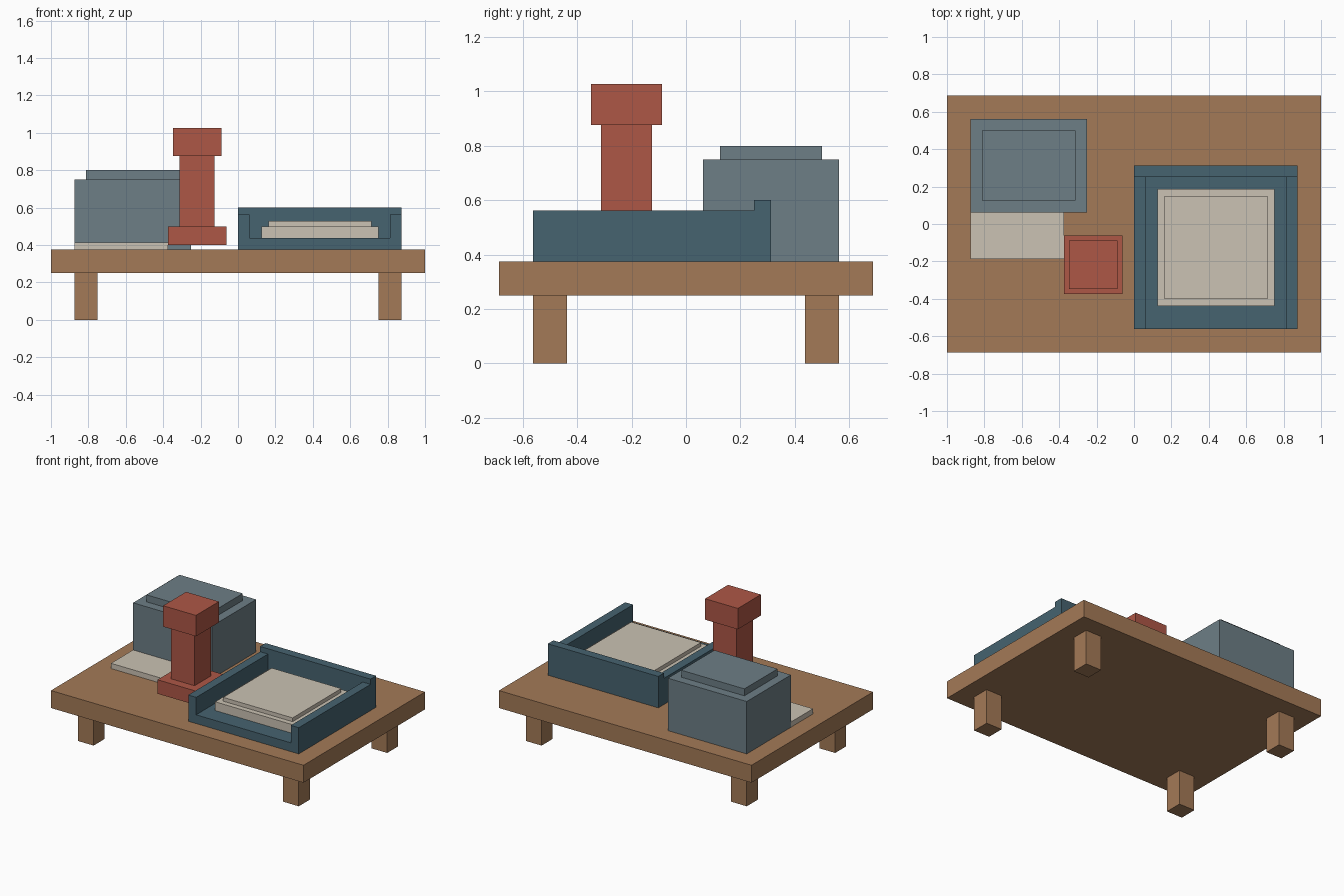
import bpy
import bmesh

cube = bpy.data.objects.get("Cube")
if cube:
    bpy.data.objects.remove(cube, do_unlink=True)


def material(name, rgb):
    """Flat material from 0-255 sRGB values."""
    lin = [((c / 255 + 0.055) / 1.055) ** 2.4 for c in rgb] + [1.0]
    mat = bpy.data.materials.new(name)
    mat.use_nodes = True
    mat.diffuse_color = lin
    bsdf = next(n for n in mat.node_tree.nodes if n.type == 'BSDF_PRINCIPLED')
    bsdf.inputs["Base Color"].default_value = lin
    bsdf.inputs["Roughness"].default_value = 0.8
    return mat


wood = material("wood brown", (164, 122, 87))
teal = material("dark teal", (70, 99, 112))
grey = material("slate grey", (109, 126, 134))
cream = material("cream", (203, 194, 179))
red = material("brick red", (174, 87, 70))


def prism(name, mat, profile, y0, y1):
    """Extrude an (x, z) outline along y."""
    bm = bmesh.new()
    face = bm.faces.new([bm.verts.new((x, y0, z)) for x, z in profile])
    ext = bmesh.ops.extrude_face_region(bm, geom=[face])["geom"]
    verts = [g for g in ext if isinstance(g, bmesh.types.BMVert)]
    bmesh.ops.translate(bm, verts=verts, vec=(0, y1 - y0, 0))
    bmesh.ops.recalc_face_normals(bm, faces=bm.faces)
    mesh = bpy.data.meshes.new(name)
    bm.to_mesh(mesh)
    bm.free()
    mesh.materials.append(mat)
    obj = bpy.data.objects.new(name, mesh)
    bpy.context.collection.objects.link(obj)
    return obj


def box(name, mat, xs, ys, zs):
    (x0, x1), (z0, z1) = xs, zs
    return prism(name, mat, [(x0, z0), (x1, z0), (x1, z1), (x0, z1)], *ys)


def square(name, mat, cx, cy, half, zs):
    return box(name, mat, (cx - half, cx + half), (cy - half, cy + half), zs)


# Table: slab and four square legs
box("table_top", wood, (-1, 1), (-0.6875, 0.6875), (0.25, 0.375))
for sx, side in ((-1, "right"), (1, "left")):
    for sy, end in ((-1, "front"), (1, "back")):
        square(f"leg_{end}_{side}", wood, sx * 0.8125, sy * 0.5, 0.0625, (0, 0.25))

# Storage box with raised lid, and the low slab in front of it
box("storage_box", grey, (-0.875, -0.25), (0.0625, 0.5625), (0.375, 0.75))
box("storage_lid", grey, (-0.8125, -0.3125), (0.125, 0.5), (0.75, 0.80))
box("paper_slab", cream, (-0.875, -0.375), (-0.1875, 0.0625), (0.375, 0.4125))

# Stamp: base hovering just above the table, handle and cap
for name, half, zs in (("stamp_base", 0.15625, (0.40, 0.50)),
                       ("stamp_handle", 0.09375, (0.50, 0.877)),
                       ("stamp_cap", 0.13, (0.877, 1.027))):
    square(name, red, -0.21875, -0.21875, half, zs)

# Tray: U-shaped channel closed by a taller back wall
channel = [(0, 0.375), (0.875, 0.375), (0.875, 0.5625), (0.8125, 0.5625),
           (0.8125, 0.4375), (0.0625, 0.4375), (0.0625, 0.5625), (0, 0.5625)]
prism("tray_channel", teal, channel, -0.5625, 0.25)
box("tray_back_wall", teal, (0, 0.875), (0.25, 0.3125), (0.375, 0.60))

# Stacked pads inside the tray
square("pad_lower", cream, 0.4375, -0.125, 0.3125, (0.4375, 0.50))
square("pad_upper", cream, 0.4375, -0.125, 0.275, (0.50, 0.5275))
